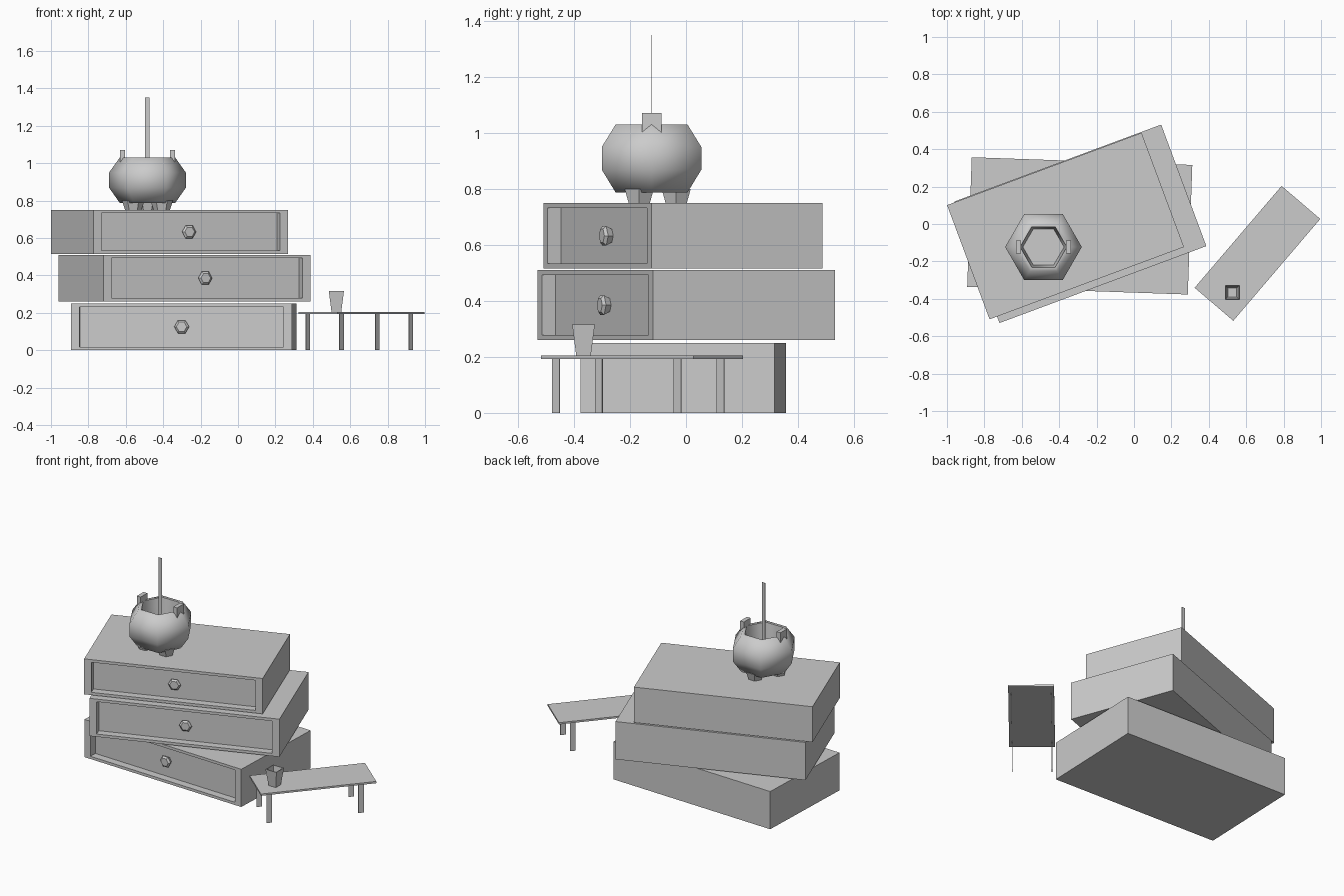
import bpy, bmesh
from math import pi, cos, sin, radians
from mathutils import Matrix

if "Cube" in bpy.data.objects:
    bpy.data.objects.remove(bpy.data.objects["Cube"])


def finish(name, bm, matrix=None, smooth=None):
    bmesh.ops.recalc_face_normals(bm, faces=bm.faces)
    me = bpy.data.meshes.new(name)
    bm.to_mesh(me)
    bm.free()
    ob = bpy.data.objects.new(name, me)
    bpy.context.collection.objects.link(ob)
    if matrix:
        ob.matrix_world = matrix
    if smooth:
        bpy.ops.object.select_all(action='DESELECT')
        ob.select_set(True)
        bpy.context.view_layer.objects.active = ob
        bpy.ops.object.shade_smooth_by_angle(angle=radians(smooth))
    return ob


def place(x, y, z, deg=0):
    return Matrix.Translation((x, y, z)) @ Matrix.Rotation(radians(deg), 4, 'Z')


def box(name, size, matrix):
    bm = bmesh.new()
    bmesh.ops.create_cube(bm, size=1)
    bmesh.ops.scale(bm, vec=size, verts=bm.verts)
    return finish(name, bm, matrix)


def loft(name, profile, sides, matrix, phase=0, smooth=None):
    """Stack of n-gon rings (radius, z), capped at both ends."""
    bm = bmesh.new()
    rings = []
    for r, z in profile:
        angs = [phase + 2 * pi * i / sides for i in range(sides)]
        rings.append([bm.verts.new((r * cos(a), r * sin(a), z)) for a in angs])
    for a, b in zip(rings, rings[1:]):
        for i in range(sides):
            j = (i + 1) % sides
            bm.faces.new((a[i], a[j], b[j], b[i]))
    bm.faces.new(rings[0][::-1])
    bm.faces.new(rings[-1])
    return finish(name, bm, matrix, smooth)


def drawer(label, x, y, z, deg, s):
    w, d, h = 1.18 * s, 0.693 * s, 0.25 * s
    base = place(x, y, z, deg)
    bm = bmesh.new()
    bmesh.ops.create_cube(bm, size=1)
    bmesh.ops.scale(bm, vec=(w, d, h), verts=bm.verts)
    bmesh.ops.translate(bm, vec=(0, 0, h / 2), verts=bm.verts)
    bm.normal_update()
    front = min(bm.faces, key=lambda f: f.calc_center_median().y)
    # flat rim, wider at the sides, then a straight recess to the panel
    bmesh.ops.inset_region(bm, faces=[front], thickness=0.01)
    for v in front.verts:
        v.co.x = (w / 2 - 0.045) * (1 if v.co.x > 0 else -1)
        v.co.z = h - 0.018 if v.co.z > h / 2 else 0.018
    panel = bmesh.ops.extrude_discrete_faces(bm, faces=[front])["faces"][0]
    bmesh.ops.translate(bm, vec=(0, 0.05, 0), verts=panel.verts)
    finish(label + "_drawer", bm, base)
    # hexagonal knob, flaring outwards
    knob = (base @ Matrix.Translation((0, -d / 2 + 0.052, h / 2))
            @ Matrix.Rotation(pi / 2, 4, 'X'))
    loft(label + "_knob", [(0.026, 0), (0.04, 0.026), (0.028, 0.036)], 6, knob)


# stack of drawers
drawer("bottom", -0.29, -0.01, 0.0, -2, 1.0)
drawer("middle", -0.287, 0.001, 0.26, 20.4, 1.0)
drawer("top", -0.366, -0.011, 0.515, 20.4, 0.94)

# cauldron with hollow inside
PX, PY = -0.484, -0.123
loft("pot", [(0.148, 0.787), (0.205, 0.868), (0.205, 0.95), (0.148, 1.03),
             (0.125, 1.03), (0.12, 0.98), (0.11, 0.88)], 6,
     place(PX, PY, 0), smooth=62)

# three tapered feet
for i in range(3):
    a = pi / 2 + i * 2 * pi / 3
    loft("pot_foot_%d" % (i + 1), [(0.044, 0.75), (0.06, 0.80)], 6,
         place(PX + 0.088 * cos(a), PY + 0.088 * sin(a), 0))

# two lugs on the rim
for side, sx in (("left", -1), ("right", 1)):
    box(side + "_pot_lug", (0.028, 0.07, 0.07), place(PX + sx * 0.134, PY, 1.035))

# flat stirring stick
box("stirring_stick", (0.024, 0.002, 0.48), place(PX, PY, 1.11))

# low bench
bench = place(0.66, -0.157, 0, 49.5)
box("bench_top", (0.716, 0.272, 0.012), bench @ Matrix.Translation((0, 0, 0.199)))
for end, lx in (("near", -0.303), ("far", 0.268)):
    for side, ly in (("left", 0.118), ("right", -0.118)):
        box("%s_%s_bench_leg" % (end, side), (0.034, 0.004, 0.197),
            bench @ Matrix.Translation((lx, ly, 0.0985)))

# square tapered cup
loft("cup", [(0.036, 0.2), (0.057, 0.315), (0.05, 0.315), (0.033, 0.215)], 4,
     place(0.526, -0.366, 0), phase=pi / 4)
